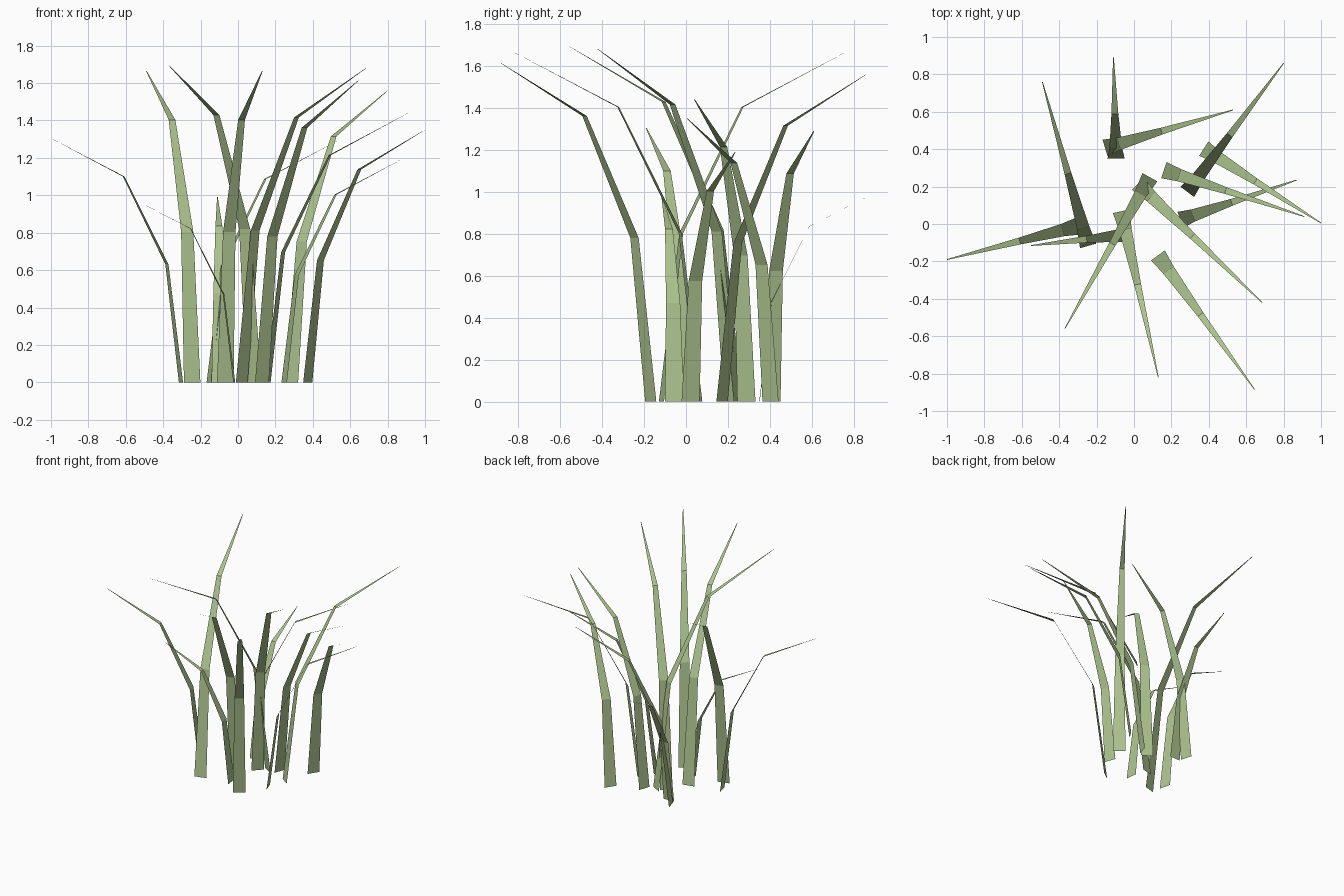
import bpy
import bmesh
from mathutils import Vector

cube = bpy.data.objects.get("Cube")
if cube:
    bpy.data.objects.remove(cube, do_unlink=True)

# One flat leaf colour
leaf = bpy.data.materials.new("sage_green")
leaf.use_nodes = True
colour = (0.41, 0.54, 0.27, 1.0)
leaf.diffuse_color = colour
bsdf = leaf.node_tree.nodes["Principled BSDF"]
bsdf.inputs["Base Color"].default_value = colour
bsdf.inputs["Roughness"].default_value = 0.9

# Shared blade profile: outward fraction, height fraction, width
PROFILE = [(0.0, 0.0, 0.091), (0.108, 0.483, 0.068), (0.44, 0.843, 0.037), (1.0, 1.0, 0.004)]

# Each blade: root x, y, then tip x, y, z
BLADES = [
    (-0.245, -0.117, -0.49, 0.76, 1.665),
    (-0.305, -0.013, -1.0, -0.19, 1.305),
    (-0.02, -0.055, -0.55, -0.115, 0.975),
    (0.085, 0.25, -0.37, -0.56, 1.695),
    (-0.068, 0.068, 0.13, -0.82, 1.665),
    (0.128, -0.168, 0.645, -0.885, 1.615),
    (0.02, 0.215, 0.685, -0.42, 1.68),
    (0.16, 0.288, 0.91, 0.04, 1.44),
    (0.373, 0.403, 1.0, 0.005, 1.35),
    (0.247, 0.022, 0.87, 0.235, 1.19),
    (0.285, 0.172, 0.80, 0.86, 1.56),
    (-0.155, 0.407, 0.53, 0.61, 1.29),
    (-0.096, 0.35, -0.11, 0.89, 0.99),
]


def make_blade(name, rx, ry, tx, ty, height):
    """A flat, twice-bent strip that narrows to a fine tip."""
    root = Vector((rx, ry, 0))
    lean = Vector((tx, ty, 0)) - root
    side = Vector((-lean.y, lean.x, 0)).normalized()
    bm = bmesh.new()
    rows = []
    for out, up, width in PROFILE:
        mid = root + lean * out + Vector((0, 0, height * up))
        rows.append([bm.verts.new(mid + side * width * s / 2) for s in (-1, 1)])
    for low, high in zip(rows, rows[1:]):
        bm.faces.new((low[0], low[1], high[1], high[0]))
    mesh = bpy.data.meshes.new(name)
    bm.to_mesh(mesh)
    bm.free()
    mesh.materials.append(leaf)
    obj = bpy.data.objects.new(name, mesh)
    bpy.context.collection.objects.link(obj)


# The tuft of grass
for i, blade in enumerate(BLADES, 1):
    make_blade(f"grass_blade_{i}", *blade)
